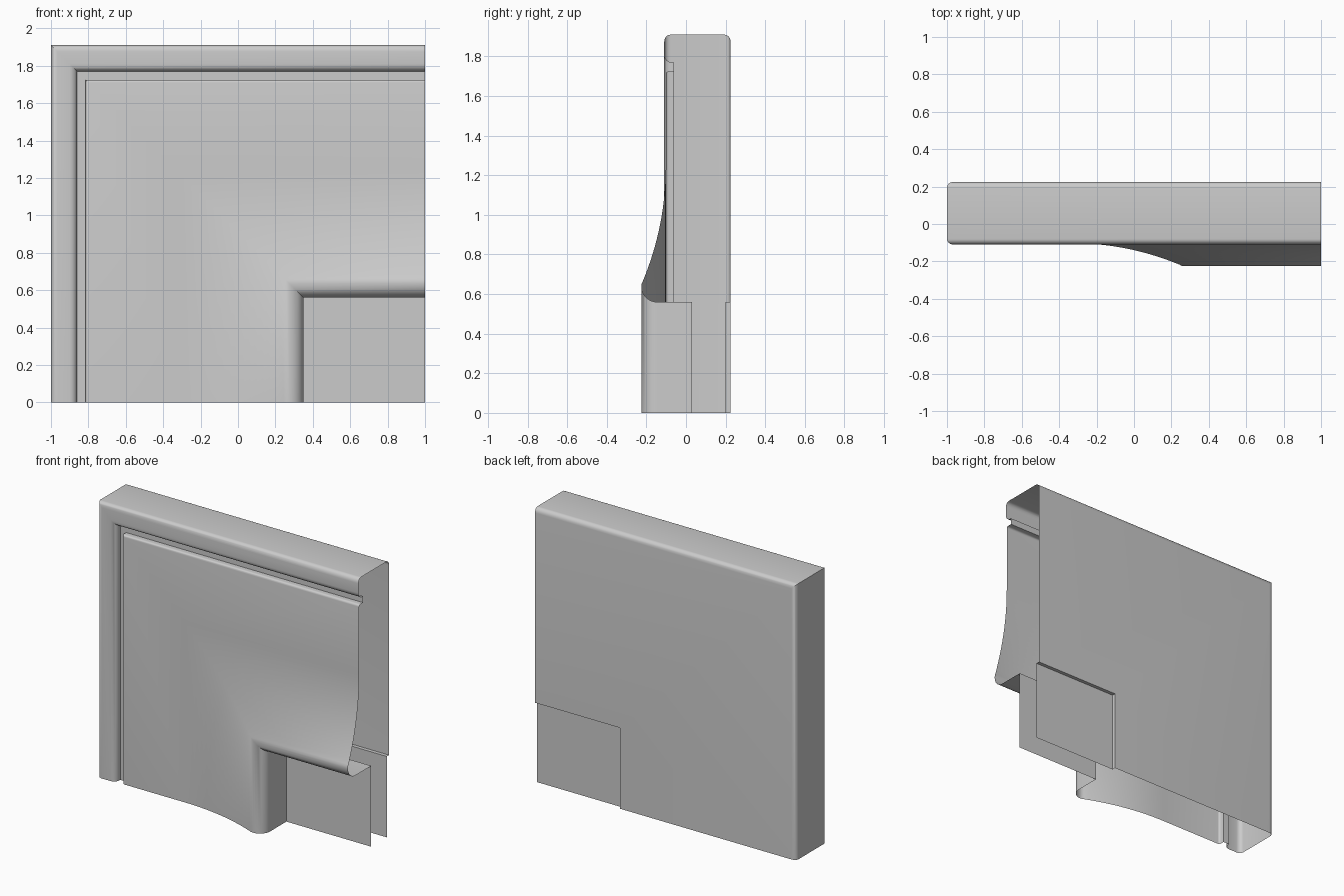
import bpy, math

if "Cube" in bpy.data.objects:
    bpy.data.objects.remove(bpy.data.objects["Cube"])

H = 1.91          # overall height
W = 1.35          # width of the moulding


def make_mesh(name, verts, faces):
    me = bpy.data.meshes.new(name)
    me.from_pydata(verts, [], faces)
    me.update()
    ob = bpy.data.objects.new(name, me)
    bpy.context.collection.objects.link(ob)
    return ob


def arc(cx, cy, rx, ry, a0, a1, n=6):
    """Elliptical arc in (distance from outer edge, y)."""
    return [(cx + rx * math.cos(math.radians(a0 + (a1 - a0) * i / n)),
             cy + ry * math.sin(math.radians(a0 + (a1 - a0) * i / n))) for i in range(n + 1)]


def bezier(p0, p1, p2, p3, n=16):
    pts = []
    for i in range(n + 1):
        t = i / n
        s = 1 - t
        pts.append(tuple(s**3 * a + 3 * s * s * t * b + 3 * s * t * t * c + t**3 * d
                         for a, b, c, d in zip(p0, p1, p2, p3)))
    return pts


# Moulding profile, from the back recess round the outer edge to the front inner edge
profile = [(W, 0.20), (W, 0.225)]
profile += arc(0.035, 0.195, 0.035, 0.03, 90, 180)             # back outer round
profile += arc(0.035, -0.08, 0.035, 0.03, 180, 270)            # front outer round
profile += arc(0.10, -0.07, 0.04, 0.04, -90, 0)                # lip
profile += [(0.14, -0.06), (0.185, -0.06)]                     # groove
profile += arc(0.2, -0.087, 0.015, 0.015, 180, 270, 4)         # panel edge
profile += bezier((0.66, -0.102), (0.87, -0.102), (1.06, -0.142), (1.245, -0.218))  # cove
profile += arc(1.27, -0.147, 0.08, 0.078, -100, 0, 8)          # nose
profile += [(W, 0.03)]

# Sweep the profile up the left side, round the mitre and along the top
n = len(profile)
verts = [(-1 + d, y, 0) for d, y in profile]
verts += [(-1 + d, y, H - d) for d, y in profile]
verts += [(1, y, H - d) for d, y in profile]
faces = [(r * n + i, r * n + i + 1, (r + 1) * n + i + 1, (r + 1) * n + i)
         for r in range(2) for i in range(n - 1)]
moulding = make_mesh("frame_moulding", verts, [f[::-1] for f in faces])

# Make the shell normals point outwards (back face must look towards +y)
back = moulding.data.polygons[1]
if back.normal.y < 0:
    moulding.data.flip_normals()

bpy.context.view_layer.objects.active = moulding
moulding.select_set(True)
bpy.ops.object.shade_smooth_by_angle(angle=math.radians(35))

# Inset sheets in the opening: front one faces -y, back one faces +y
for name, y, flip in (("front_panel", 0.03, False), ("back_panel", 0.20, True)):
    x0, z1 = -1 + W, H - W
    f = (3, 2, 1, 0) if flip else (0, 1, 2, 3)
    make_mesh(name, [(x0, y, 0), (1, y, 0), (1, y, z1), (x0, y, z1)], [f])
